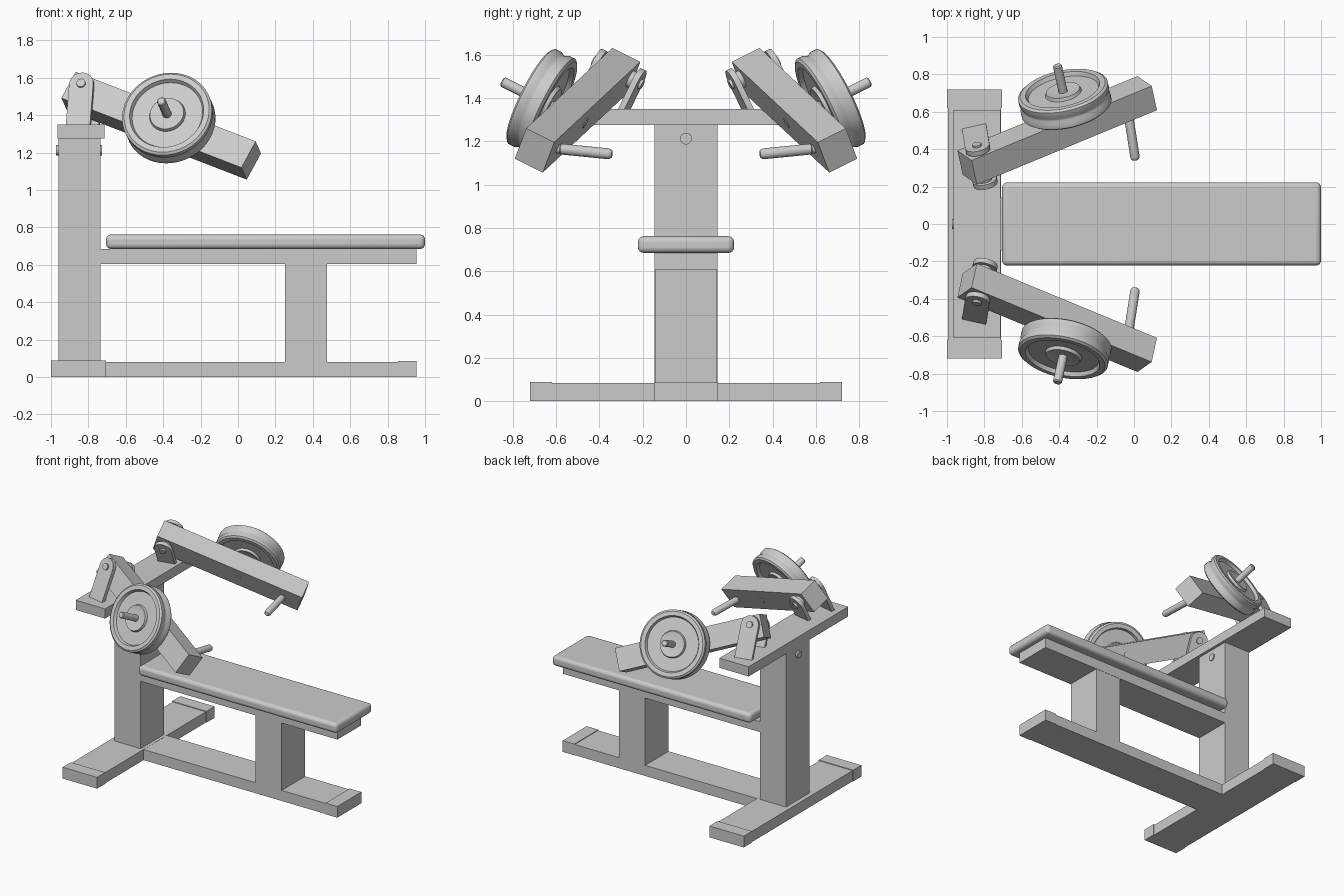
import bpy, bmesh
from math import pi, cos, sin
from mathutils import Matrix, Vector

if "Cube" in bpy.data.objects:
    bpy.data.objects.remove(bpy.data.objects["Cube"])


def finish(name, bm, mirror=False, smooth=False, bevel=0, segs=3):
    bmesh.ops.recalc_face_normals(bm, faces=bm.faces)
    me = bpy.data.meshes.new(name)
    bm.to_mesh(me)
    bm.free()
    ob = bpy.data.objects.new(name, me)
    bpy.context.collection.objects.link(ob)
    if bevel:
        b = ob.modifiers.new("bevel", 'BEVEL')
        b.width, b.segments = bevel, segs
    if mirror:
        m = ob.modifiers.new("mirror", 'MIRROR')
        m.use_axis = (False, True, False)
        m.use_mirror_merge = False
    if smooth:
        bpy.ops.object.select_all(action='DESELECT')
        ob.select_set(True)
        bpy.context.view_layer.objects.active = ob
        bpy.ops.object.shade_smooth_by_angle(angle=0.6)
    return ob


def box(name, x, y, z, mat=Matrix(), **kw):
    bm = bmesh.new()
    size = (x[1] - x[0], y[1] - y[0], z[1] - z[0])
    mid = ((x[0] + x[1]) / 2, (y[0] + y[1]) / 2, (z[0] + z[1]) / 2)
    bmesh.ops.create_cube(bm, size=1,
                          matrix=mat @ Matrix.Translation(mid) @ Matrix.Diagonal((*size, 1)))
    return finish(name, bm, **kw)


def lathe(name, start, axis, profile, mirror=True, n=48):
    """Spin (radius, distance along axis) points around an axis."""
    bm = bmesh.new()
    rot = Matrix.Translation(start) @ axis.to_track_quat('Z', 'Y').to_matrix().to_4x4()
    rings = [[bm.verts.new(rot @ Vector((r * cos(2 * pi * i / n), r * sin(2 * pi * i / n), h)))
              for i in range(n)] for r, h in profile]
    for a, b in zip(rings, rings[1:]):
        for i in range(n):
            j = (i + 1) % n
            bm.faces.new((a[i], a[j], b[j], b[i]))
    bm.faces.new(rings[0])
    bm.faces.new(rings[-1])
    return finish(name, bm, mirror=mirror, smooth=True)


# Fixed frame
box("rear_base_beam", (-0.995, -0.71), (-0.63, 0.63), (0, 0.083))
box("rear_foot_cap", (-1, -0.705), (0.62, 0.72), (0, 0.088), mirror=True)
box("long_base_beam", (-0.71, 0.94), (-0.143, 0.143), (0, 0.082))
box("front_foot_cap", (0.855, 0.955), (-0.147, 0.147), (0, 0.087))
box("rear_column", (-0.96, -0.735), (-0.145, 0.145), (0.08, 1.28))
box("top_cross_beam", (-0.965, -0.714), (-0.61, 0.61), (1.275, 1.35))
box("seat_rail", (-0.737, 0.955), (-0.145, 0.145), (0.605, 0.685))
box("front_post", (0.25, 0.475), (-0.143, 0.143), (0.08, 0.61))
box("bench_pad", (-0.705, 1.0), (-0.222, 0.222), (0.685, 0.762),
    smooth=True, bevel=0.026, segs=4)
lathe("column_pin", (-0.973, 0, 1.213), Vector((1, 0, 0)),
      [(0.027, 0), (0.027, 0.246)], mirror=False, n=24)

# Arm frame: L along the arm, O outward, U up
L = Vector((0.963, 0.398, -0.372)).normalized()
O = Vector((-0.2, 0.877, 0.442))
O = (O - L * O.dot(L)).normalized()
U = L.cross(O)
arm = Matrix((L, O, U)).transposed().to_4x4()
arm.translation = (-0.892, 0.302, 1.53)

box("press_arm", (0, 1.106), (-0.0735, 0.0735), (-0.084, 0.084), arm, mirror=True)

# Weight plate with grooved rim, recessed faces and raised hub
half = [(0.052, 0.048), (0.092, 0.056), (0.098, 0.038), (0.192, 0.038),
        (0.202, 0.060), (0.232, 0.060), (0.245, 0.050), (0.245, 0.022), (0.236, 0.006)]
profile = [(0.024, 0.048)] + half + [(r, -h) for r, h in reversed(half)] + [(0.024, -0.048)]
lathe("weight_plate", arm @ Vector((0.634, 0.155, 0)), O, profile)
lathe("plate_axle", arm @ Vector((0.634, -0.077, 0)), O,
      [(0.024, 0), (0.024, 0.434), (0.019, 0.44)], n=24)

# Handle grips
tip, root = Vector((0.008, 0.34, 1.141)), Vector((-0.04, 0.65, 1.172))
d = tip - root
n = d.length
lathe("handle", root, d.normalized(),
      [(0.021, 0), (0.021, 0.07), (0.025, 0.075), (0.025, n - 0.02),
       (0.022, n - 0.009), (0.016, n - 0.002), (0.008, n)], n=24)

# Pivot brackets: round-topped plates either side of each arm
PIVOT = Vector((0.075, 0, 0.02))
W = Vector((-0.395, 0, 0.917)).normalized()
S = Vector((W.z, 0, -W.x))


def bracket(name, y0, y1, drop, r=0.066):
    pts = [(-r, -drop), (r, -drop)] + [(r * cos(pi * i / 12), r * sin(pi * i / 12))
                                       for i in range(13)]
    bm = bmesh.new()
    f = bm.faces.new([bm.verts.new(arm @ (PIVOT + S * a + W * b + Vector((0, y0, 0))))
                      for a, b in pts])
    ext = bmesh.ops.extrude_face_region(bm, geom=[f], use_keep_orig=True)
    bmesh.ops.translate(bm, vec=O * (y1 - y0),
                        verts=[v for v in ext['geom'] if isinstance(v, bmesh.types.BMVert)])
    finish(name, bm, mirror=True, smooth=True)


bracket("outer_bracket", 0.08, 0.108, 0.27)
bracket("inner_bracket", -0.125, -0.097, 0.17)
lathe("pivot_bolt", arm @ (PIVOT + Vector((0, -0.138, 0))), O,
      [(0.024, 0), (0.024, 0.258)], n=24)
lathe("pivot_spacer", arm @ (PIVOT + Vector((0, -0.098, 0))), O,
      [(0.042, 0), (0.042, 0.18)], n=24)
